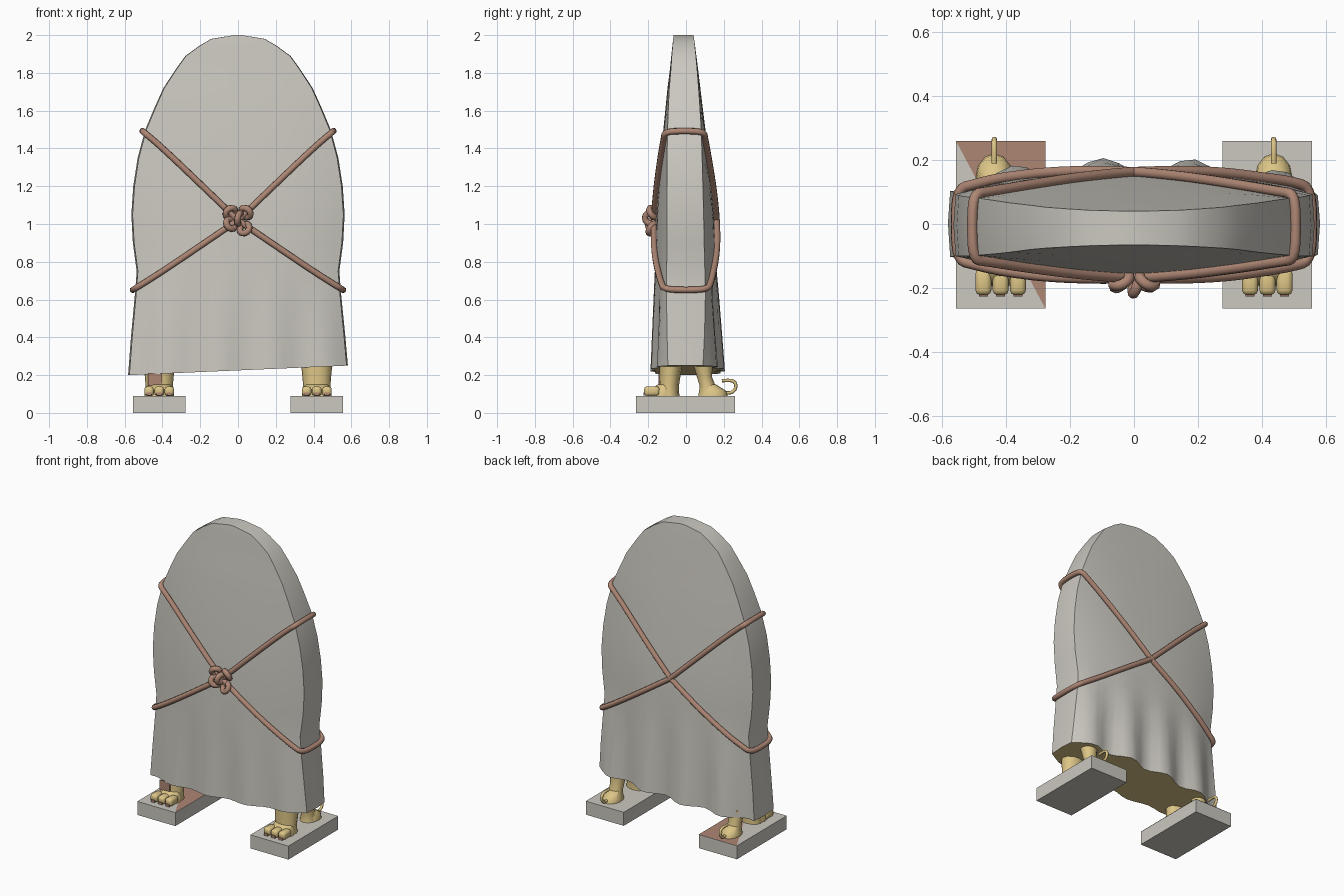
import bpy, bmesh, math
from mathutils import Vector

if "Cube" in bpy.data.objects:
    bpy.data.objects.remove(bpy.data.objects["Cube"])


def material(name, rgb):
    m = bpy.data.materials.new(name)
    m.diffuse_color = (*rgb, 1)
    m.use_nodes = True
    m.node_tree.nodes["Principled BSDF"].inputs["Base Color"].default_value = m.diffuse_color
    return m


GREY = material("pale grey cloth and stone", (0.60, 0.58, 0.53))
GOLD = material("pale gold", (0.72, 0.56, 0.24))
BROWN = material("rope brown", (0.42, 0.24, 0.175))


def finish(name, bm, mats, smooth=None):
    bmesh.ops.recalc_face_normals(bm, faces=bm.faces)
    me = bpy.data.meshes.new(name)
    bm.to_mesh(me)
    bm.free()
    ob = bpy.data.objects.new(name, me)
    bpy.context.collection.objects.link(ob)
    for m in mats:
        me.materials.append(m)
    if smooth:
        bpy.ops.object.select_all(action='DESELECT')
        ob.select_set(True)
        bpy.context.view_layer.objects.active = ob
        bpy.ops.object.shade_smooth_by_angle(angle=math.radians(smooth))
    return ob


def bridge(bm, rings):
    loops = [[bm.verts.new(p) for p in r] for r in rings]
    n = len(loops[0])
    for a, b in zip(loops, loops[1:]):
        for i in range(n):
            bm.faces.new((a[i], a[(i + 1) % n], b[(i + 1) % n], b[i]))
    return bm.faces.new(loops[0]), bm.faces.new(loops[-1])


def loft(name, rings, mat, sides=12):
    """Rings are (x, y, z, radius_x, radius_y)."""
    bm = bmesh.new()
    bridge(bm, [[(x + rx * math.cos(k * math.tau / sides),
                  y + ry * math.sin(k * math.tau / sides), z)
                 for k in range(sides)] for x, y, z, rx, ry in rings])
    return finish(name, bm, [mat], 50)


def box(name, lo, hi, mat, bevel=0.0, smooth=None):
    bm = bmesh.new()
    bmesh.ops.create_cube(bm, size=1)
    for v in bm.verts:
        v.co = [(a + b) / 2 + c * (b - a) for a, b, c in zip(lo, hi, v.co)]
    if bevel:
        bmesh.ops.bevel(bm, geom=bm.edges[:], offset=bevel, segments=2,
                        profile=0.5, affect='EDGES')
    return finish(name, bm, [mat], smooth)


def tube(name, pts, radius, mat, cyclic=False):
    cu = bpy.data.curves.new(name, 'CURVE')
    cu.dimensions = '3D'
    cu.bevel_depth = radius
    cu.bevel_resolution = 2
    cu.use_fill_caps = True
    sp = cu.splines.new('NURBS')
    sp.points.add(len(pts) - 1)
    for p, q in zip(sp.points, pts):
        p.co = (*q, 1)
    sp.order_u = 3
    sp.resolution_u = 4
    sp.use_cyclic_u = cyclic
    sp.use_endpoint_u = not cyclic
    cu.materials.append(mat)
    ob = bpy.data.objects.new(name, cu)
    bpy.context.collection.objects.link(ob)
    return ob


# Cloth outline: height, half width, front y, back y, end thickness ratio
PROFILE = [
    (0.20, 0.575, -0.175, 0.180, 0.62), (0.40, 0.56, -0.172, 0.175, 0.62),
    (0.62, 0.54, -0.168, 0.168, 0.62), (0.75, 0.53, -0.165, 0.162, 0.62),
    (0.90, 0.55, -0.160, 0.156, 0.62), (1.05, 0.558, -0.155, 0.148, 0.64),
    (1.20, 0.548, -0.145, 0.134, 0.68), (1.35, 0.525, -0.133, 0.118, 0.74),
    (1.50, 0.485, -0.120, 0.103, 0.80), (1.62, 0.435, -0.108, 0.088, 0.85),
    (1.72, 0.39, -0.098, 0.076, 0.89), (1.82, 0.325, -0.085, 0.064, 0.93),
    (1.89, 0.275, -0.078, 0.055, 0.96), (1.945, 0.20, -0.072, 0.048, 0.98),
    (1.98, 0.14, -0.068, 0.043, 1.0), (2.0, 0.02, -0.065, 0.040, 1.0)]
N = 24
LOOP = ([(-1 + 2 * i / N, -1) for i in range(N + 1)] + [(1.012, 0)]
        + [(1 - 2 * i / N, 1) for i in range(N + 1)] + [(-1.012, 0)])


def section(z):
    z = min(max(z, 0.2), 2.0)
    for a, b in zip(PROFILE, PROFILE[1:]):
        if z <= b[0]:
            t = (z - a[0]) / (b[0] - a[0])
            return [p + (q - p) * t for p, q in zip(a[1:], b[1:])]


def cloth_point(u, side, z):
    w, front, back, ratio = section(z)
    mid = (front + back) / 2
    half = (back - front) / 2
    bulge = ratio + (1 - ratio) * (1 - min(abs(u), 1) ** 2.5)
    x, y = u * w, mid + side * half * bulge
    # Folds grow and the hem tilts toward the bottom
    f = max(0, (0.78 - z) / 0.58)
    fold = math.cos(math.tau * (x + 0.1) / 0.28)
    y += side * f * fold * (0.027 if side > 0 else 0.014)
    return Vector((x, y, z + f * f * 0.025 * (1 + x / 0.575)))


# Draped cloth with gold underside
bm = bmesh.new()
under, top = bridge(bm, [[cloth_point(u, s, p[0]) for u, s in LOOP]
                         for p in PROFILE])
under.material_index = 1
finish("draped_cloth", bm, [GREY, GOLD], 50)

# Two rope loops crossing on front and back
for sign, label in ((1, "rising_rope"), (-1, "falling_rope")):
    pts = []
    for u, s in LOOP:
        z = 1.02
        for _ in range(25):
            x = u * section(z)[0] * sign
            z = 0.5 * z + 0.5 * (1.02 + x * (0.96 if x > 0 else 0.68))
        p = cloth_point(u, s, z)
        p.z = z
        p.y += 0.013 * s
        p.x += 0.014 * max(-1, min(1, u * abs(u) ** 5))
        pts.append(p)
    tube(label, pts, 0.017, BROWN, True)

# Knot made of overlapping small coils
for i, (x, z, y, tilt, turn) in enumerate([
        (-0.040, 1.06, -0.175, 0.5, 0.5), (0.042, 1.06, -0.175, 0.5, -0.6),
        (-0.040, 1.00, -0.180, -0.4, 0.7), (0.035, 0.975, -0.180, -0.5, -0.5),
        (0.005, 1.03, -0.190, 0.2, 1.3)]):
    bpy.ops.mesh.primitive_torus_add(
        major_radius=0.028, minor_radius=0.017, major_segments=16,
        minor_segments=8, location=(x, y, z),
        rotation=(math.pi / 2 + tilt, 0, turn))
    ob = bpy.context.object
    ob.name = f"knot_coil_{i + 1}"
    ob.data.materials.append(BROWN)
    bpy.ops.object.shade_smooth_by_angle(angle=math.radians(60))

for side, label in ((-1, "left"), (1, "right")):
    # Stone plinth, the left one half brown on top
    cx = side * 0.417
    plinth = box(f"{label}_plinth", (cx - 0.14, -0.265, 0),
                 (cx + 0.14, 0.26, 0.09), GREY)
    if side < 0:
        bm = bmesh.new()
        bm.faces.new([bm.verts.new((x, y, 0.0915)) for x, y in
                      ((cx - 0.14, 0.26), (cx + 0.14, -0.265),
                       (cx + 0.14, 0.26))])
        finish("plinth_brown_corner", bm, [BROWN])

    # Front leg, instep and three toes
    loft(f"{label}_front_leg",
         [(cx, -0.09, 0.09, 0.075, 0.055), (cx, -0.09, 0.14, 0.072, 0.052),
          (cx, -0.085, 0.19, 0.076, 0.055), (cx, -0.08, 0.25, 0.082, 0.06)],
         GOLD)
    loft(f"{label}_front_instep",
         [(cx, -0.125, 0.09, 0.078, 0.075), (cx, -0.12, 0.12, 0.075, 0.07),
          (cx, -0.105, 0.15, 0.062, 0.045)], GOLD)
    for k in (-1, 0, 1):
        tx = cx + k * 0.054
        box(f"{label}_toe_{k + 2}", (tx - 0.025, -0.222, 0.09),
            (tx + 0.025, -0.14, 0.14), GOLD, 0.015, 50)
        box(f"{label}_claw_{k + 2}", (tx - 0.014, -0.226, 0.092),
            (tx + 0.014, -0.215, 0.108), BROWN)
    if side < 0:
        box("shin_brown_patch", (cx - 0.06, -0.146, 0.145),
            (cx + 0.015, -0.138, 0.21), BROWN)

    # Hind leg with backward foot and curled spur
    hx = side * 0.437
    loft(f"{label}_hind_leg",
         [(hx, 0.115, 0.09, 0.05, 0.05), (hx, 0.115, 0.14, 0.042, 0.042),
          (hx, 0.098, 0.19, 0.045, 0.04), (hx, 0.09, 0.25, 0.055, 0.05)],
         GOLD)
    loft(f"{label}_hind_foot",
         [(hx, 0.145, 0.09, 0.058, 0.075), (hx, 0.145, 0.115, 0.055, 0.07),
          (hx, 0.125, 0.15, 0.035, 0.035)], GOLD)
    tube(f"{label}_spur",
         [(hx, 0.17, 0.115), (hx, 0.225, 0.10), (hx, 0.262, 0.12),
          (hx, 0.265, 0.16), (hx, 0.235, 0.175), (hx, 0.19, 0.17)],
         0.009, GOLD)
